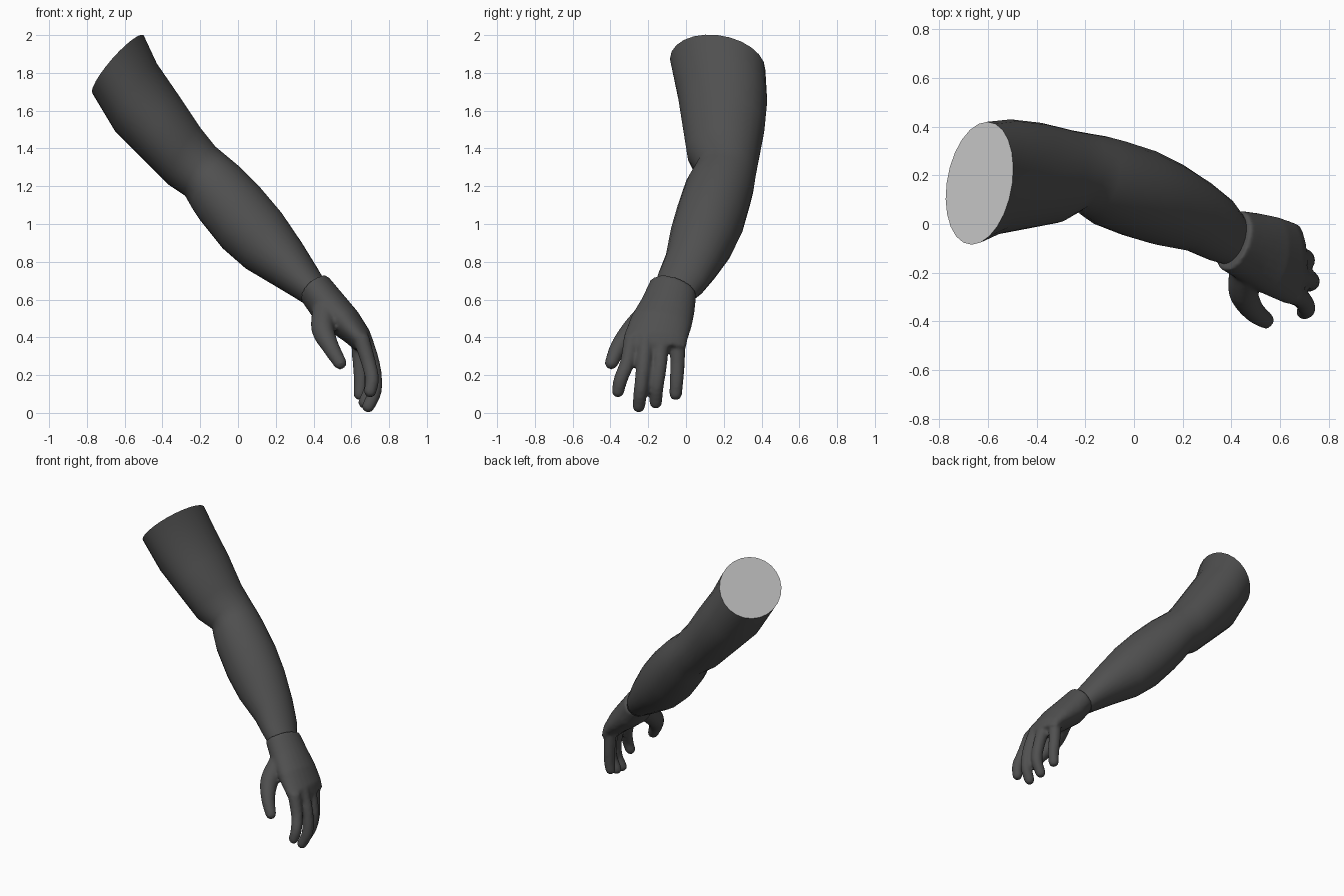
import bpy, bmesh, math
from mathutils import Vector

if "Cube" in bpy.data.objects:
    bpy.data.objects.remove(bpy.data.objects["Cube"])


def material(name, rgb):
    m = bpy.data.materials.new(name)
    m.diffuse_color = (*rgb, 1)
    m.use_nodes = True
    m.node_tree.nodes["Principled BSDF"].inputs["Base Color"].default_value = m.diffuse_color
    return m


DARK = material("dark grey", (0.08, 0.08, 0.08))
LIGHT = material("light grey", (0.6, 0.6, 0.6))


def ring(up, low, y0, y1, tilt, n=24):
    """Oval section between an upper and a lower (x, z) edge point; tilt leans its back side along the limb."""
    c = Vector(((up[0] + low[0]) / 2, (y0 + y1) / 2, (up[1] + low[1]) / 2))
    a = Vector(((up[0] - low[0]) / 2, 0, (up[1] - low[1]) / 2))
    along = Vector((a.z, 0, -a.x)).normalized()
    b = (Vector((0, 1, 0)) + along * tilt) * (y1 - y0) / 2
    return [c + a * math.cos(t) + b * math.sin(t)
            for t in (2 * math.pi * i / n for i in range(n))]


def loft(bm, rings):
    """Skin a row of rings and close both ends; returns the first cap."""
    rows = [[bm.verts.new(p) for p in r] for r in rings]
    n = len(rows[0])
    for r, s in zip(rows, rows[1:]):
        for i in range(n):
            j = (i + 1) % n
            bm.faces.new((r[i], r[j], s[j], s[i]))
    cap = bm.faces.new(rows[0][::-1])
    bm.faces.new(rows[-1])
    return cap


def finger(bm, pts, radii, n=14, steps=4):
    """Rounded, tapering tube along a smooth curve through the points."""
    p = [Vector(q) for q in pts]
    p = [2 * p[0] - p[1]] + p + [2 * p[-1] - p[-2]]
    path = []
    for k in range(1, len(p) - 2):
        for s in range(steps):
            t = s / steps
            m0, m1 = (p[k + 1] - p[k - 1]) / 2, (p[k + 2] - p[k]) / 2
            q = (p[k] * (2 * t**3 - 3 * t**2 + 1) + m0 * (t**3 - 2 * t**2 + t)
                 + p[k + 1] * (3 * t**2 - 2 * t**3) + m1 * (t**3 - t**2))
            path.append((q, radii[k - 1] * (1 - t) + radii[k] * t))
    end, r = p[-2], radii[-1]
    d = (end - path[-1][0]).normalized()
    path += [(end + d * r * math.sin(a), r * math.cos(a)) for a in (0, 0.5, 0.95, 1.35)]
    rings = []
    for i, (q, rad) in enumerate(path):
        t = (path[min(i + 1, len(path) - 1)][0] - path[max(i - 1, 0)][0]).normalized()
        u = t.cross(Vector((0, 1, 0))).normalized()
        v = t.cross(u)
        rings.append([q + (u * math.cos(w) + v * math.sin(w)) * rad
                      for w in (2 * math.pi * j / n for j in range(n))])
    loft(bm, rings)


def finish(bm, name, mats):
    bmesh.ops.recalc_face_normals(bm, faces=bm.faces)
    me = bpy.data.meshes.new(name)
    bm.to_mesh(me)
    bm.free()
    ob = bpy.data.objects.new(name, me)
    bpy.context.collection.objects.link(ob)
    for m in mats:
        me.materials.append(m)
    bpy.context.view_layer.objects.active = ob
    ob.select_set(True)
    bpy.ops.object.shade_smooth_by_angle(angle=math.radians(50))
    ob.select_set(False)
    return ob


# Arm: upper arm, elbow and forearm, with a pale cap at the shoulder cut
bm = bmesh.new()
cap = loft(bm, [ring(*r) for r in (
    ((-.50, 2.00), (-.77, 1.69), -.085, .42, .17),
    ((-.43, 1.85), (-.65, 1.49), -.045, .43, .17),
    ((-.32, 1.69), (-.50, 1.34), -.02, .415, .17),
    ((-.20, 1.51), (-.37, 1.21), .005, .385, .17),
    ((-.12, 1.41), (-.28, 1.15), .055, .37, .2),
    ((-.06, 1.36), (-.24, 1.08), .025, .36, .25),
    ((.00, 1.31), (-.20, 1.02), -.005, .345, .28),
    ((.12, 1.19), (-.08, .87), -.05, .305, .3),
    ((.23, 1.06), (.04, .765), -.085, .25, .3),
    ((.33, .91), (.20, .67), -.11, .17, .32),
    ((.41, .78), (.30, .61), -.15, .10, .35),
    ((.46, .70), (.34, .585), -.165, .045, .35))])
cap.material_index = 1
finish(bm, "arm", (DARK, LIGHT))

# Hand: palm, four fingers and thumb fused into one skin
bm = bmesh.new()
loft(bm, [ring(*r) for r in (
    ((.475, .725), (.335, .595), -.19, .055, .35),
    ((.555, .63), (.40, .50), -.235, .045, .3),
    ((.635, .535), (.49, .43), -.29, .03, .2),
    ((.70, .43), (.575, .37), -.33, .01, .05),
    ((.715, .36), (.62, .33), -.325, .0, 0))])
for pts in (
        ((.65, -.285, .40), (.69, -.31, .27), (.71, -.345, .18), (.70, -.36, .115)),
        ((.665, -.21, .40), (.715, -.225, .25), (.725, -.24, .12), (.69, -.25, .035)),
        ((.66, -.13, .40), (.70, -.14, .25), (.705, -.155, .14), (.67, -.16, .055)),
        ((.64, -.045, .40), (.645, -.045, .27), (.65, -.05, .17), (.645, -.055, .10))):
    finger(bm, pts, (.044, .039, .037, .034))
finger(bm, ((.46, -.19, .53), (.45, -.28, .44), (.49, -.355, .35), (.54, -.395, .265)),
       (.07, .062, .046, .036))
hand = finish(bm, "hand", (DARK,))
fuse = hand.modifiers.new("fuse", 'REMESH')
fuse.mode = 'VOXEL'
fuse.voxel_size = 0.011
fuse.use_smooth_shade = True
soft = hand.modifiers.new("soften", 'SMOOTH')
soft.factor = 0.5
soft.iterations = 4
